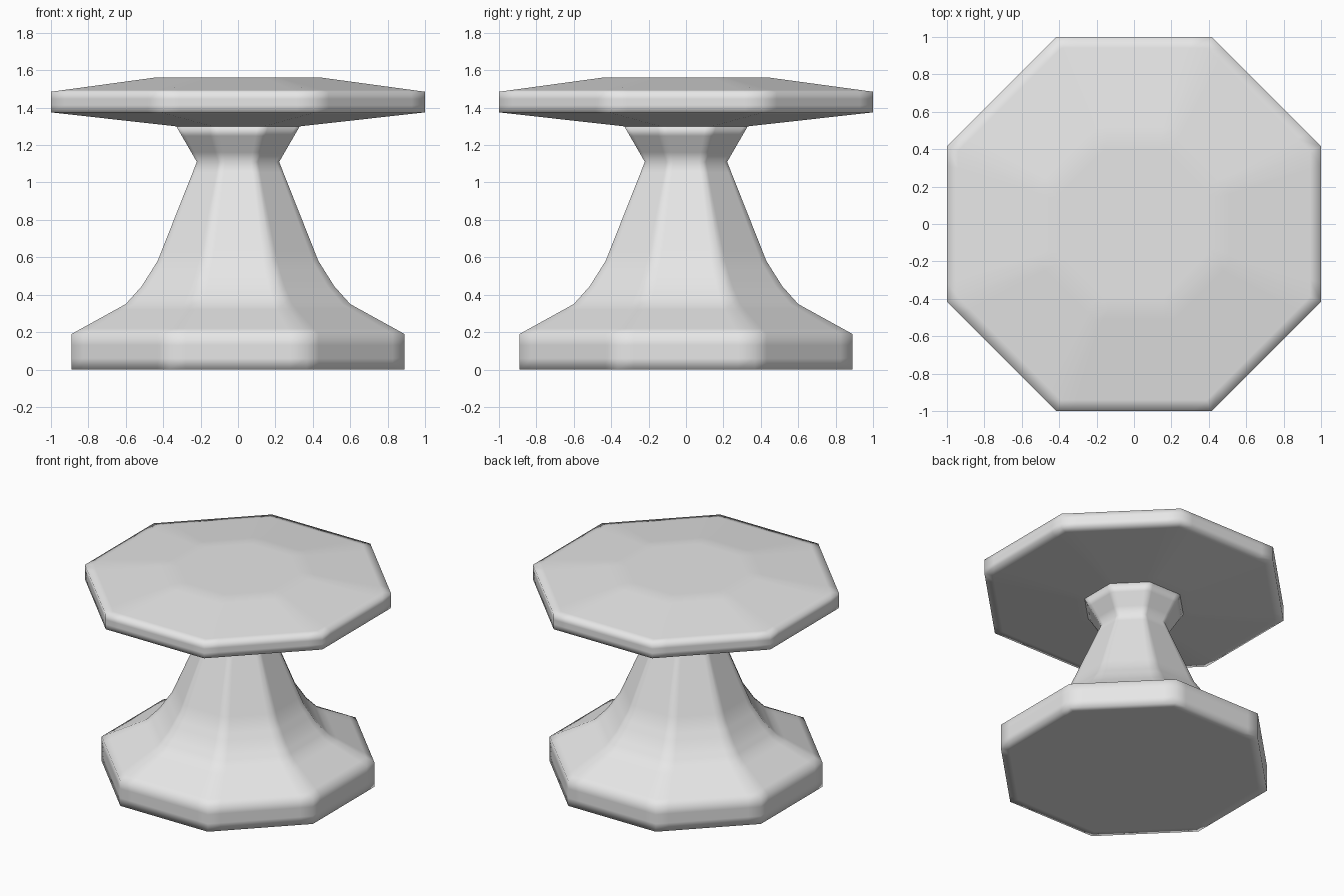
import bpy
import bmesh
from mathutils import Vector
from math import cos, sin, pi

cube = bpy.data.objects.get("Cube")
if cube:
    bpy.data.objects.remove(cube, do_unlink=True)

SIDES = 8

# One plain grey for the whole table
grey = bpy.data.materials.new("light grey")
grey.use_nodes = True
grey.diffuse_color = (0.8, 0.8, 0.8, 1)
grey.node_tree.nodes["Principled BSDF"].inputs["Base Color"].default_value = grey.diffuse_color


def with_support(points, margin):
    """Add points close to both ends of each segment so smooth shading stays tight."""
    result = [points[0]]
    for a, b in zip(points, points[1:]):
        t = min(margin / (b - a).length, 0.35)
        result += [a.lerp(b, t), b.lerp(a, t), b]
    return result


def octagon():
    """Outline of an octagon with flat sides on the axes and unit half-width."""
    radius = 1 / cos(pi / SIDES)
    corners = [Vector((cos(a), sin(a))) * radius
               for a in ((i + 0.5) * 2 * pi / SIDES for i in range(SIDES + 1))]
    return with_support(corners, 0.1)[:-1]


def turned_part(name, profile):
    """Sweep a (half-width, height) profile round the octagon and cap both ends."""
    outline = octagon()
    count = len(outline)
    bm = bmesh.new()
    rings = [[bm.verts.new((p.x * r, p.y * r, z)) for p in outline]
             for r, z in with_support([Vector(p) for p in profile], 0.06)]
    for low, high in zip(rings, rings[1:]):
        for i in range(count):
            j = (i + 1) % count
            bm.faces.new((low[i], low[j], high[j], high[i]))
    bm.faces.new(reversed(rings[0]))
    bm.faces.new(rings[-1])
    for face in bm.faces:
        face.smooth = True
    mesh = bpy.data.meshes.new(name)
    bm.to_mesh(mesh)
    bm.free()
    mesh.materials.append(grey)
    obj = bpy.data.objects.new(name, mesh)
    bpy.context.collection.objects.link(obj)
    return obj


# Foot slab, flared column, narrow waist and spreading collar
turned_part("pedestal", [
    (0.4, 0), (0.89, 0), (0.89, 0.19), (0.6, 0.35), (0.515, 0.445),
    (0.43, 0.58), (0.22, 1.11), (0.33, 1.3)])

# Wide top with shallow slopes above and below a thin rim
turned_part("tabletop", [
    (0.33, 1.3), (1, 1.375), (1, 1.485), (0.45, 1.56), (0.2, 1.56)])
